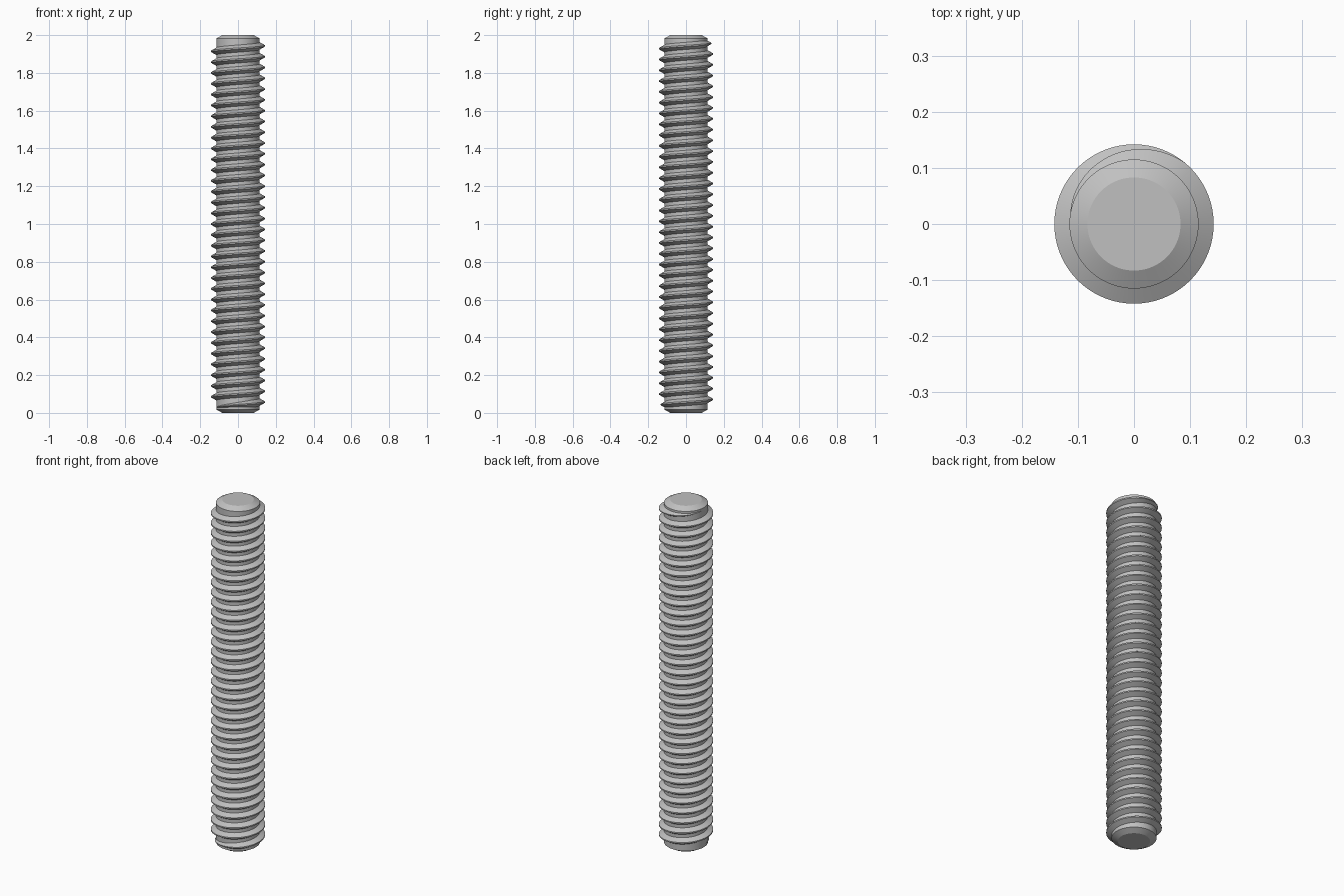
import bpy
import bmesh
from math import pi, sin, cos, tan, radians

if "Cube" in bpy.data.objects:
    bpy.data.objects.remove(bpy.data.objects["Cube"], do_unlink=True)

LENGTH = 2.0
CORE_R = 0.115
CREST_R = 0.142
END_R = 0.083
CHAMFER = 0.018
TURNS = 34
PITCH = LENGTH / 35
SEGMENTS = 72          # steps per turn
RUNOUT = 0.36          # turns over which the thread fades at each end

steel = bpy.data.materials.new("grey steel")
steel.use_nodes = True
colour = (0.53, 0.53, 0.53, 1)
steel.diffuse_color = colour
steel.node_tree.nodes["Principled BSDF"].inputs["Base Color"].default_value = colour


def finish(bm, name):
    """Turn a bmesh into a shaded object."""
    bmesh.ops.recalc_face_normals(bm, faces=bm.faces)
    mesh = bpy.data.meshes.new(name)
    bm.to_mesh(mesh)
    bm.free()
    mesh.materials.append(steel)
    obj = bpy.data.objects.new(name, mesh)
    bpy.context.collection.objects.link(obj)
    bpy.ops.object.select_all(action='DESELECT')
    obj.select_set(True)
    bpy.context.view_layer.objects.active = obj
    bpy.ops.object.shade_smooth_by_angle(angle=radians(25))


def ring(bm, r, z):
    return [bm.verts.new((r * cos(2 * pi * i / SEGMENTS), r * sin(2 * pi * i / SEGMENTS), z))
            for i in range(SEGMENTS)]


def bridge(bm, a, b):
    n = len(a)
    for i in range(n):
        j = (i + 1) % n
        bm.faces.new((a[i], a[j], b[j], b[i]))


# Core rod with chamfered ends
bm = bmesh.new()
profile = [(END_R, 0), (CORE_R, CHAMFER), (CORE_R, LENGTH - CHAMFER), (END_R, LENGTH)]
rings = [ring(bm, r, z) for r, z in profile]
for lower, upper in zip(rings, rings[1:]):
    bridge(bm, lower, upper)
bm.faces.new(rings[0])
bm.faces.new(rings[-1])
finish(bm, "core_rod")

# Right-handed helical thread, fading into the core at both ends
bm = bmesh.new()
sunk_r = CORE_R - 0.002
crest_half = PITCH / 16
base_half = crest_half + (CREST_R - sunk_r) * tan(radians(30))
sections = []
for step in range(TURNS * SEGMENTS + 1):
    turn = step / SEGMENTS
    fade = max(0.02, min(1, turn / RUNOUT, (TURNS - turn) / RUNOUT))
    angle = pi + 2 * pi * turn
    z = LENGTH / 2 + (turn - TURNS / 2) * PITCH
    crest = sunk_r + (CREST_R - sunk_r) * fade
    section = [(sunk_r, -base_half * fade), (crest, -crest_half * fade),
               (crest, crest_half * fade), (sunk_r, base_half * fade)]
    sections.append([bm.verts.new((r * cos(angle), r * sin(angle), z + dz))
                     for r, dz in section])
for a, b in zip(sections, sections[1:]):
    bridge(bm, a, b)
bm.faces.new(sections[0])
bm.faces.new(sections[-1])
finish(bm, "helical_thread")
